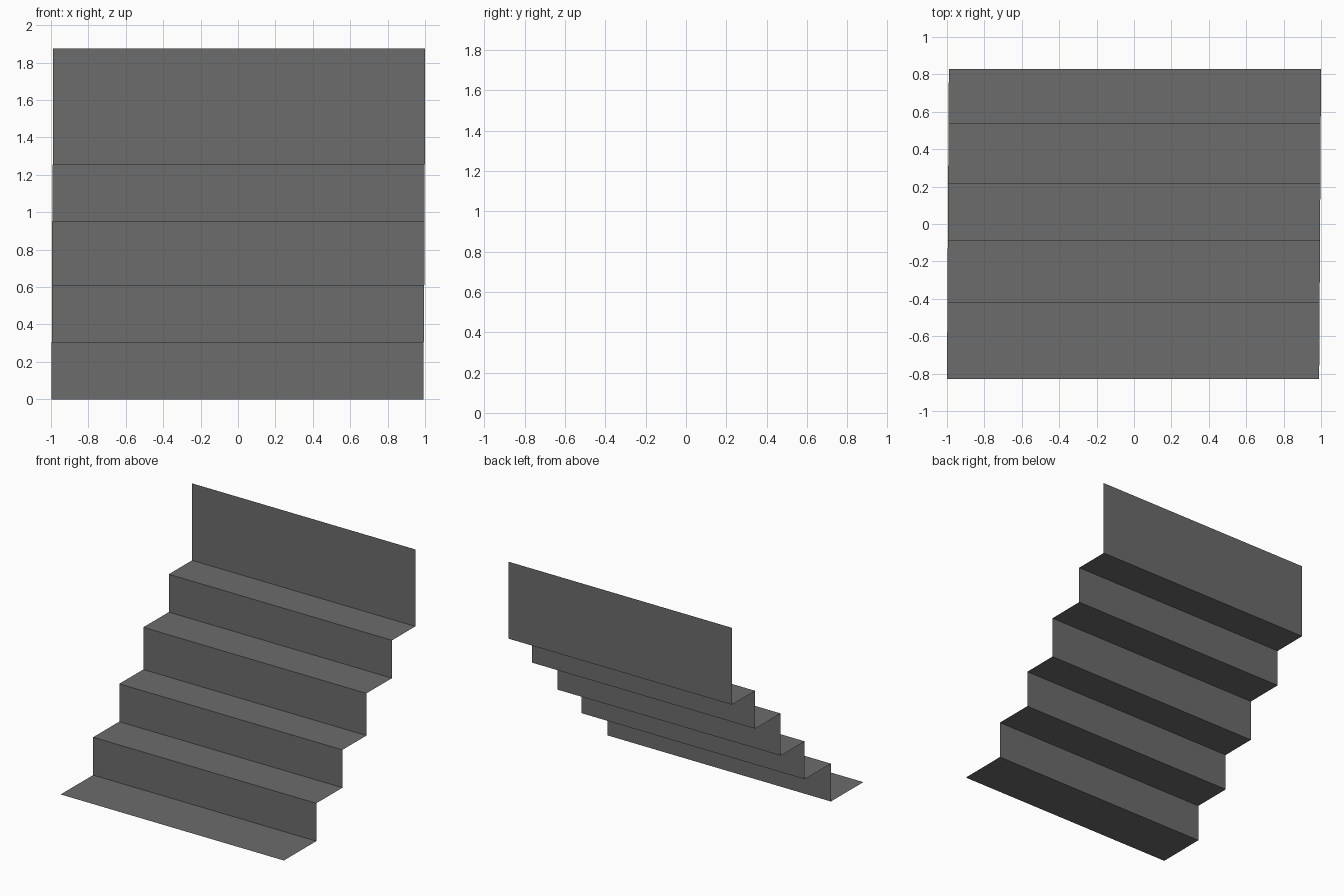
import bpy, bmesh

if "Cube" in bpy.data.objects:
    bpy.data.objects.remove(bpy.data.objects["Cube"])

# Stair positions: riser depths (y) and tread heights (z)
riser_y = [-0.83, -0.42, -0.09, 0.213, 0.535, 0.83]
tread_z = [0.0, 0.305, 0.61, 0.95, 1.255, 1.875]
HALF_W = 0.995
SKEW = 0.005 / 0.83   # very slight sideways lean of the flight

grey = bpy.data.materials.new("dark grey")
grey.diffuse_color = (0.15, 0.15, 0.15, 1.0)
grey.use_nodes = True
grey.node_tree.nodes["Principled BSDF"].inputs["Base Color"].default_value = grey.diffuse_color

# Zigzag side profile: tread, riser, tread, riser ... tall end riser
profile = [(riser_y[0], tread_z[0])]
for i in range(1, len(riser_y)):
    profile += [(riser_y[i], tread_z[i - 1]), (riser_y[i], tread_z[i])]

# Sweep the profile across the width as one thin folded sheet
bm = bmesh.new()
rows = [[bm.verts.new((s * HALF_W + SKEW * y, y, z)) for s in (-1, 1)]
        for y, z in profile]
for (a0, a1), (b0, b1) in zip(rows, rows[1:]):
    bm.faces.new((a0, a1, b1, b0))

mesh = bpy.data.meshes.new("stair_sheet")
bm.to_mesh(mesh)
bm.free()
mesh.materials.append(grey)
bpy.context.collection.objects.link(bpy.data.objects.new("stair_sheet", mesh))
